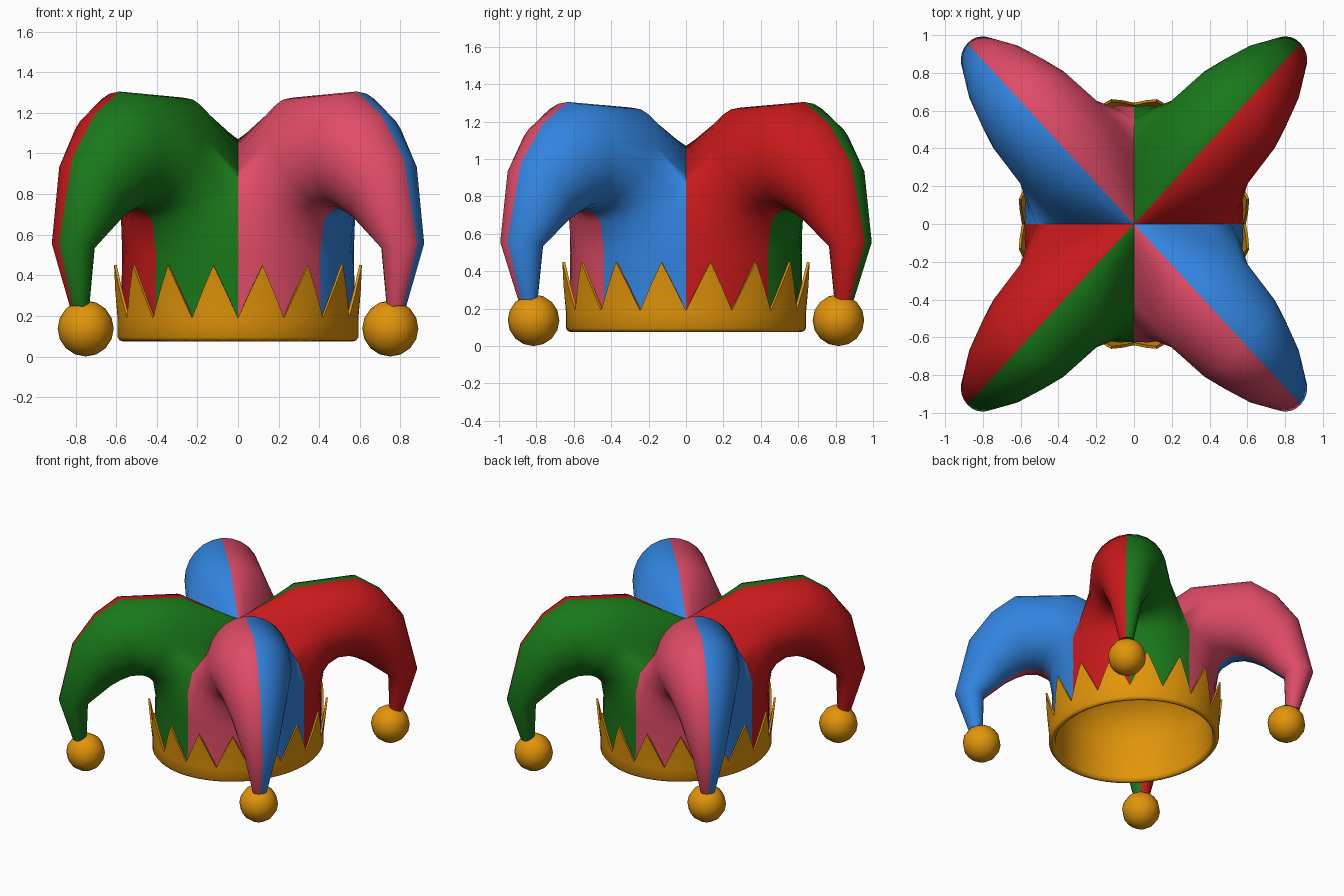
import bpy, bmesh, math

if "Cube" in bpy.data.objects:
    bpy.data.objects.remove(bpy.data.objects["Cube"])

SX, SY = 0.96, 1.04          # the hat is slightly longer front to back


def material(name, rgb):
    m = bpy.data.materials.new(name)
    m.diffuse_color = (*rgb, 1)
    m.use_nodes = True
    m.node_tree.nodes["Principled BSDF"].inputs["Base Color"].default_value = m.diffuse_color
    return m


gold = material("gold", (0.76, 0.30, 0.003))
red = material("red", (0.58, 0.010, 0.011))
green = material("green", (0.010, 0.19, 0.010))
pink = material("pink", (0.75, 0.072, 0.138))
blue = material("blue", (0.032, 0.23, 0.74))


def finish(name, bm, mats, angle):
    bmesh.ops.remove_doubles(bm, verts=bm.verts, dist=0.0005)
    bmesh.ops.recalc_face_normals(bm, faces=bm.faces)
    me = bpy.data.meshes.new(name)
    bm.to_mesh(me)
    bm.free()
    for m in mats:
        me.materials.append(m)
    ob = bpy.data.objects.new(name, me)
    bpy.context.collection.objects.link(ob)
    bpy.ops.object.select_all(action='DESELECT')
    ob.select_set(True)
    bpy.context.view_layer.objects.active = ob
    bpy.ops.object.shade_smooth_by_angle(angle=math.radians(angle))
    return ob


# Cap: four quarter shells that bend outward into drooping horns.
# Each ring: inner (s, z), outer (s, z), half width; s runs along the diagonal.
RINGS = [(.60, .10, -.60, .10, .60), (.595, .50, -.595, .50, .595),
         (.62, .665, -.22, .92, .50), (.67, .715, 0, 1.07, .385),
         (.73, .73, .40, 1.275, .30), (.79, .725, .86, 1.305, .275),
         (.85, .70, 1.04, 1.19, .24), (.92, .66, 1.20, .98, .195),
         (1.09, .53, 1.30, .56, .115), (1.10, .24, 1.20, .25, .05)]
M = 6                        # samples in each half of a half ring


def half_ring(k):
    """(s, w, z, on_plane) from the inner point round to the outer point."""
    si, zi, so, zo, w = RINGS[k]

    def at(t):
        u = (1 + math.cos(t)) / 2
        return so + (si - so) * u, w * math.sin(t), zo + (zi - zo) * u

    if k > 3:                                   # free horn section
        return [(*at(math.pi * i / (2 * M)), False) for i in range(2 * M + 1)]
    lo, hi = 0, math.pi * 0.55                  # where the arc meets its neighbour
    for _ in range(40):
        mid = (lo + hi) / 2
        s, v, _z = at(mid)
        lo, hi = (mid, hi) if v < s else (lo, mid)
    pts = []
    for i in range(2 * M + 1):
        if i < M:
            pts.append((*at(lo * i / M), False))
        else:                                   # valley; ring 3 climbs to the crown
            t = lo + (math.pi - lo) * (i - M) / M if k == 3 else lo
            s, v, z = at(t)
            pts.append((s, s, z, True))
    return pts


bm = bmesh.new()
for k in range(4):
    phi = math.radians(45 + 90 * k)
    c, sn = math.cos(phi), math.sin(phi)
    for side in (1, -1):
        rows = []
        for r in range(len(RINGS)):
            rows.append([(bm.verts.new((SX * (s * c - side * v * sn),
                                        SY * (s * sn + side * v * c), z)), p)
                         for s, v, z, p in half_ring(r)])
        faces = []
        for a, b in zip(rows, rows[1:]):
            for i in range(2 * M):
                q = [a[i], a[i + 1], b[i + 1], b[i]]
                if not all(p for _, p in q):
                    faces.append(bm.faces.new([v for v, _ in q]))
        faces.append(bm.faces.new([v for v, _ in rows[-1]]))
        for f in faces:                         # one colour each side of the ridge
            f.material_index = 2 * (k % 2) + (1 if side > 0 else 0)
finish("cap", bm, [red, green, pink, blue], 50)


def revolve(name, profile, cols, angle):
    """profile(i) gives (radius, z) points for column i."""
    bm = bmesh.new()
    lines = []
    for i in range(cols):
        t = 2 * math.pi * i / cols
        lines.append([bm.verts.new((SX * r * math.cos(t), SY * r * math.sin(t), z))
                      for r, z in profile(i)])
    for i in range(cols):
        a, b = lines[i], lines[(i + 1) % cols]
        for j in range(len(a) - 1):
            bm.faces.new((a[j], b[j], b[j + 1], a[j + 1]))
    return finish(name, bm, [gold], angle)


# Crown band with 16 flared teeth and a rounded rim
def band_profile(i):
    h = (0, 0.5, 1, 0.5)[i % 4]
    top, r = .19 + .26 * h, .617 + .031 * h
    return [(.57, .1), (.577, .083), (.592, .075), (.607, .08), (.617, .095),
            (.617, .18), (r, top), (r - .014, top), (.601, .17)]


revolve("crown_band", band_profile, 64, 50)

# Inner lining seen from below
revolve("inner_lining", lambda i: [(.57, .1), (.565, .4), (.5, .59), (.3, .71), (0, .74)], 64, 60)

# Bells at the horn tips
for n, (x, y) in enumerate([(1, 1), (-1, 1), (-1, -1), (1, -1)]):
    bm = bmesh.new()
    bmesh.ops.create_uvsphere(bm, u_segments=12, v_segments=8, radius=.138)
    bmesh.ops.translate(bm, verts=bm.verts, vec=(.75 * x, .815 * y, .138))
    finish(f"bell_{n + 1}", bm, [gold], 60)
